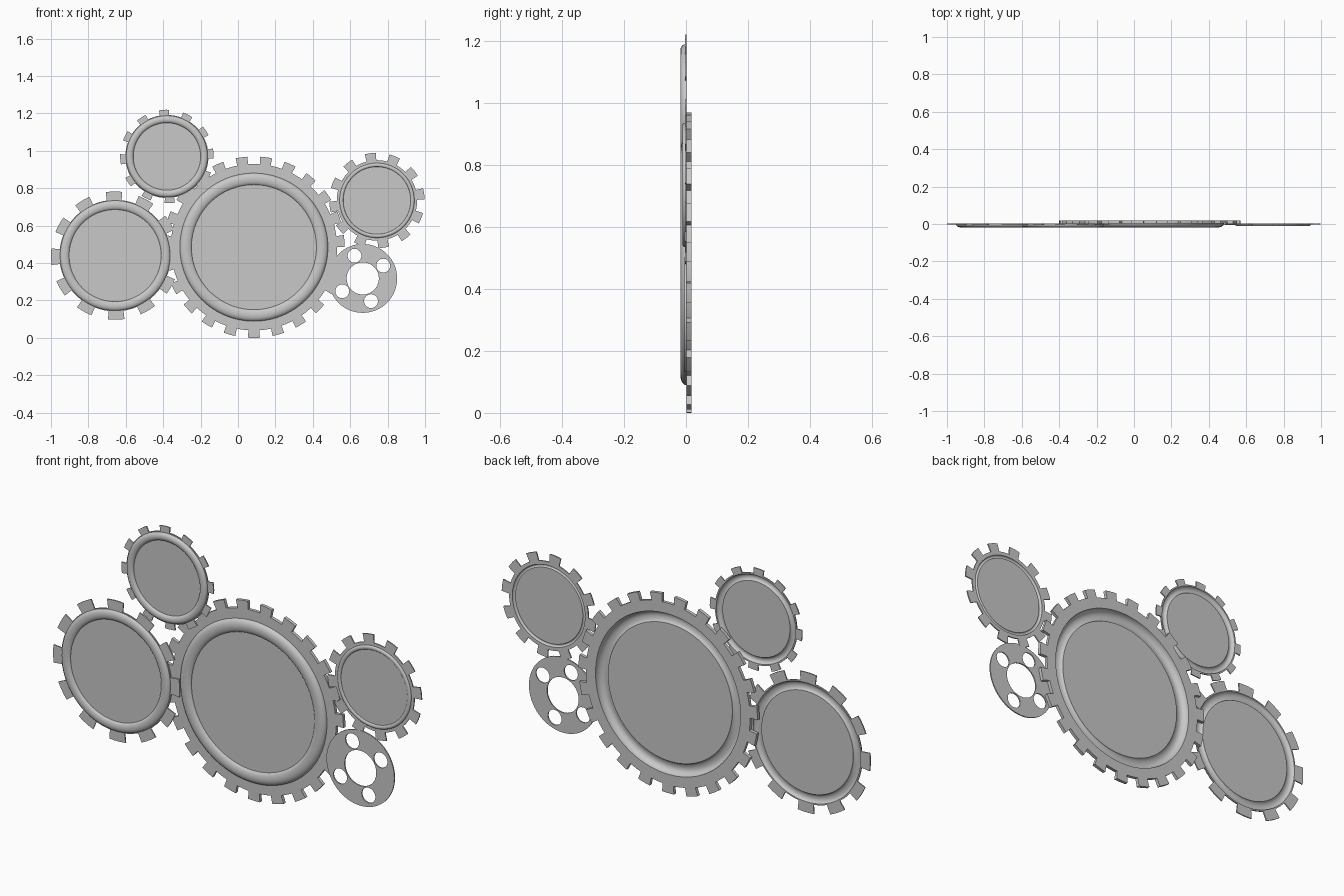
import bpy
import bmesh
from math import sin, cos, pi, radians

cube = bpy.data.objects.get("Cube")
if cube:
    bpy.data.objects.remove(cube, do_unlink=True)

# Single metal colour
metal = bpy.data.materials.new("grey_metal")
metal.use_nodes = True
metal.diffuse_color = (0.58, 0.58, 0.58, 1)
metal.node_tree.nodes["Principled BSDF"].inputs["Base Color"].default_value = (0.58, 0.58, 0.58, 1)


def finish(obj):
    obj.data.materials.append(metal)
    bpy.ops.object.select_all(action='DESELECT')
    obj.select_set(True)
    bpy.context.view_layer.objects.active = obj
    bpy.ops.object.shade_smooth_by_angle(angle=radians(25))


def ridge(ri, ro, y_in, y_out, apex, steps=10):
    """Rounded rib running from the inner radius to the outer radius."""
    mid, half = (ri + ro) / 2, (ro - ri) / 2
    pts = []
    for i in range(steps + 1):
        a = pi * i / steps
        base = y_in if a < pi / 2 else y_out
        pts.append((mid - half * cos(a), base + (apex - base) * sin(a)))
    return pts


def lathe(bm, profile, segs=96):
    """Spin an open (radius, y) profile around the y axis and cap both ends."""
    rings = [[bm.verts.new((r * cos(2 * pi * k / segs), y, r * sin(2 * pi * k / segs)))
              for k in range(segs)] for r, y in profile]
    for a, b in zip(rings, rings[1:]):
        for k in range(segs):
            n = (k + 1) % segs
            bm.faces.new((a[k], a[n], b[n], b[k]))
    bm.faces.new(rings[0])
    bm.faces.new(rings[-1])


def tooth(bm, angle, half, root, tip, front, back):
    """Slightly flared block with an arced tip."""
    inner = root - 0.004
    base = half * 0.9 * tip / root
    outline = [(inner, -base), (tip, -half), (tip, -half / 3),
               (tip, half / 3), (tip, half), (inner, base)]
    layers = [[bm.verts.new((r * cos(angle + a), y, r * sin(angle + a))) for r, a in outline]
              for y in (front, back)]
    bm.faces.new(layers[0])
    bm.faces.new(layers[1])
    for k in range(len(outline)):
        n = (k + 1) % len(outline)
        bm.faces.new((layers[0][k], layers[0][n], layers[1][n], layers[1][k]))


def gear(name, x, z, tip, root, ro, ri, count, phase, half, front, back, apex, disc):
    wall = 0.005
    bm = bmesh.new()
    # Pressed web: flat disc, rounded rib in front, matching groove behind
    face = ridge(ri, ro, disc, front, apex) + [(root, front)]
    rear = ridge(ri + 0.003, ro - 0.003, disc + wall, back, apex + wall)
    lathe(bm, face + [(root, back)] + rear[::-1])
    for k in range(count):
        tooth(bm, radians(phase) + 2 * pi * k / count, radians(half), root, tip, front, back)
    bmesh.ops.recalc_face_normals(bm, faces=bm.faces)
    mesh = bpy.data.meshes.new(name)
    bm.to_mesh(mesh)
    bm.free()
    obj = bpy.data.objects.new(name, mesh)
    bpy.context.collection.objects.link(obj)
    obj.location = (x, 0, z)
    finish(obj)


gear("large_gear", 0.085, 0.485, 0.485, 0.445, 0.396, 0.334, 23, 270, 3.8,
     0.002, 0.018, -0.018, -0.004)
gear("left_gear", -0.657, 0.44, 0.343, 0.298, 0.294, 0.246, 12, 1, 7.4,
     -0.004, 0.002, -0.018, -0.006)
gear("top_gear", -0.38, 0.97, 0.25, 0.222, 0.218, 0.18, 12, 3.5, 6.3,
     -0.004, 0.002, -0.018, -0.006)
gear("right_gear", 0.743, 0.735, 0.255, 0.215, 0.2, 0.18, 12, 8, 6.7,
     -0.004, 0.002, -0.012, -0.006)

# Flat washer with a bore and four bolt holes
curve = bpy.data.curves.new("holed_plate", 'CURVE')
curve.dimensions = '2D'
curve.fill_mode = 'BOTH'
curve.extrude = 0.003


def circle(cx, cy, r, n):
    spline = curve.splines.new('POLY')
    spline.points.add(n - 1)
    spline.use_cyclic_u = True
    for k, p in enumerate(spline.points):
        a = 2 * pi * k / n
        p.co = (cx + r * cos(a), cy + r * sin(a), 0, 1)


circle(0, 0, 0.184, 64)
circle(0, 0, 0.086, 48)
for deg in (32, 110, 212, 290):
    circle(0.129 * cos(radians(deg)), 0.129 * sin(radians(deg)), 0.037, 32)
plate = bpy.data.objects.new("holed_plate", curve)
bpy.context.collection.objects.link(plate)
plate.rotation_euler = (pi / 2, 0, 0)
plate.location = (0.667, -0.002, 0.318)
bpy.ops.object.select_all(action='DESELECT')
plate.select_set(True)
bpy.context.view_layer.objects.active = plate
bpy.ops.object.convert(target='MESH')
finish(bpy.context.view_layer.objects.active)
